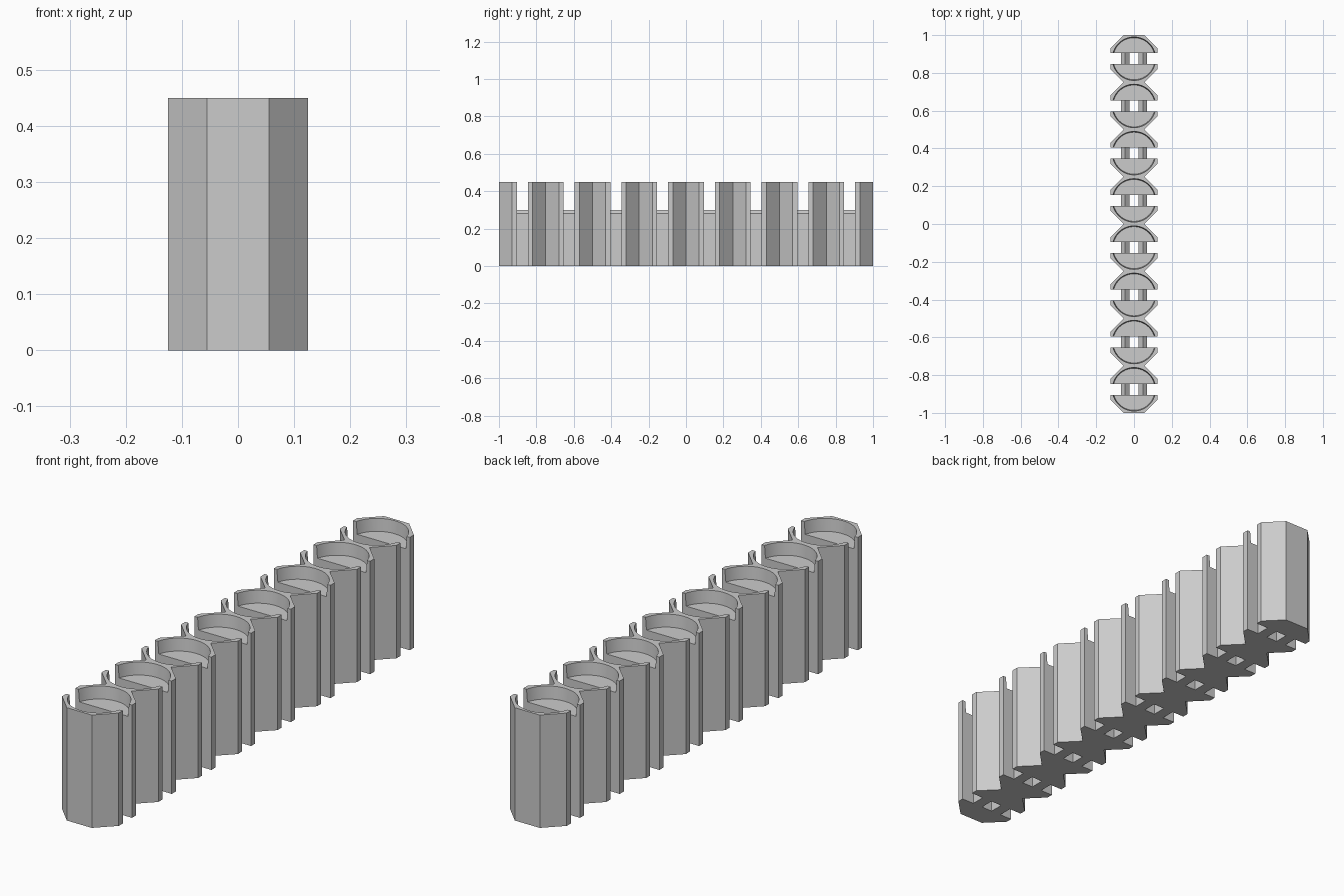
import bpy
import bmesh
import math

COUNT, PITCH = 8, 0.25
HALF, FLAT = 0.125, 0.055        # octagon half width and half side
SLOT = 0.029                     # half width of the cross slot
TOP, FLOOR = 0.45, 0.40          # rim and recess floor heights
R_TOP, R_FLOOR = 0.115, 0.111    # slightly tapered recess

default = bpy.data.objects.get("Cube")
if default:
    bpy.data.objects.remove(default, do_unlink=True)

grey = bpy.data.materials.new("light grey")
grey.use_nodes = True
grey.diffuse_color = (0.6, 0.6, 0.6, 1)
grey.node_tree.nodes["Principled BSDF"].inputs["Base Color"].default_value = grey.diffuse_color


def finish(bm, name, mirror_axis):
    """Turn a bmesh into an object, mirrored and repeated along y."""
    bmesh.ops.recalc_face_normals(bm, faces=bm.faces)
    mesh = bpy.data.meshes.new(name)
    bm.to_mesh(mesh)
    bm.free()
    mesh.materials.append(grey)
    obj = bpy.data.objects.new(name, mesh)
    bpy.context.collection.objects.link(obj)
    obj.location.y = -PITCH * (COUNT - 1) / 2
    bpy.ops.object.select_all(action="DESELECT")
    obj.select_set(True)
    bpy.context.view_layer.objects.active = obj
    bpy.ops.object.shade_smooth_by_angle(angle=math.radians(25))
    mirror = obj.modifiers.new("mirror", "MIRROR")
    mirror.use_axis = [axis == mirror_axis for axis in "xyz"]
    array = obj.modifiers.new("row", "ARRAY")
    array.count = COUNT
    array.use_relative_offset = False
    array.use_constant_offset = True
    array.constant_offset_displace = (0, PITCH, 0)
    return obj


def ring(bm, points, z):
    return [bm.verts.new((x, y, z)) for x, y in points]


def arc(radius, steps=24):
    """Part of a circle that lies behind the slot, from right to left."""
    start = math.asin(SLOT / radius)
    angles = [start + (math.pi - 2 * start) * i / steps for i in range(steps + 1)]
    return [(radius * math.cos(a), radius * math.sin(a)) for a in angles]


def strip(bm, lower, upper):
    for i in range(len(lower) - 1):
        bm.faces.new((lower[i], lower[i + 1], upper[i + 1], upper[i]))


# Half cell: half an octagon with half of a shallow round recess in its top
bm = bmesh.new()
right = [(HALF, SLOT), (HALF, FLAT), (FLAT, HALF)]
outline = right + [(-x, y) for x, y in reversed(right)]
base, rim = ring(bm, outline, 0), ring(bm, outline, TOP)
lip, floor = ring(bm, arc(R_TOP), TOP), ring(bm, arc(R_FLOOR), FLOOR)
strip(bm, base, rim)
strip(bm, floor, lip)
bm.faces.new(base)
bm.faces.new(floor)
bm.faces.new(rim + lip[::-1])
bm.faces.new((base[0], rim[0], lip[0], floor[0], floor[-1], lip[-1], rim[-1], base[-1]))
finish(bm, "cell_halves", "y")

# Webs: two ridged walls joining the halves, with a through hole between them
bm = bmesh.new()
profile = [(0.025, 0), (0.07, 0), (0.07, 0.28), (0.0475, 0.30), (0.025, 0.28)]
front = [bm.verts.new((x, -SLOT, z)) for x, z in profile]
back = [bm.verts.new((x, SLOT, z)) for x, z in profile]
strip(bm, front + front[:1], back + back[:1])
bm.faces.new(front)
bm.faces.new(back)
finish(bm, "slot_webs", "x")
